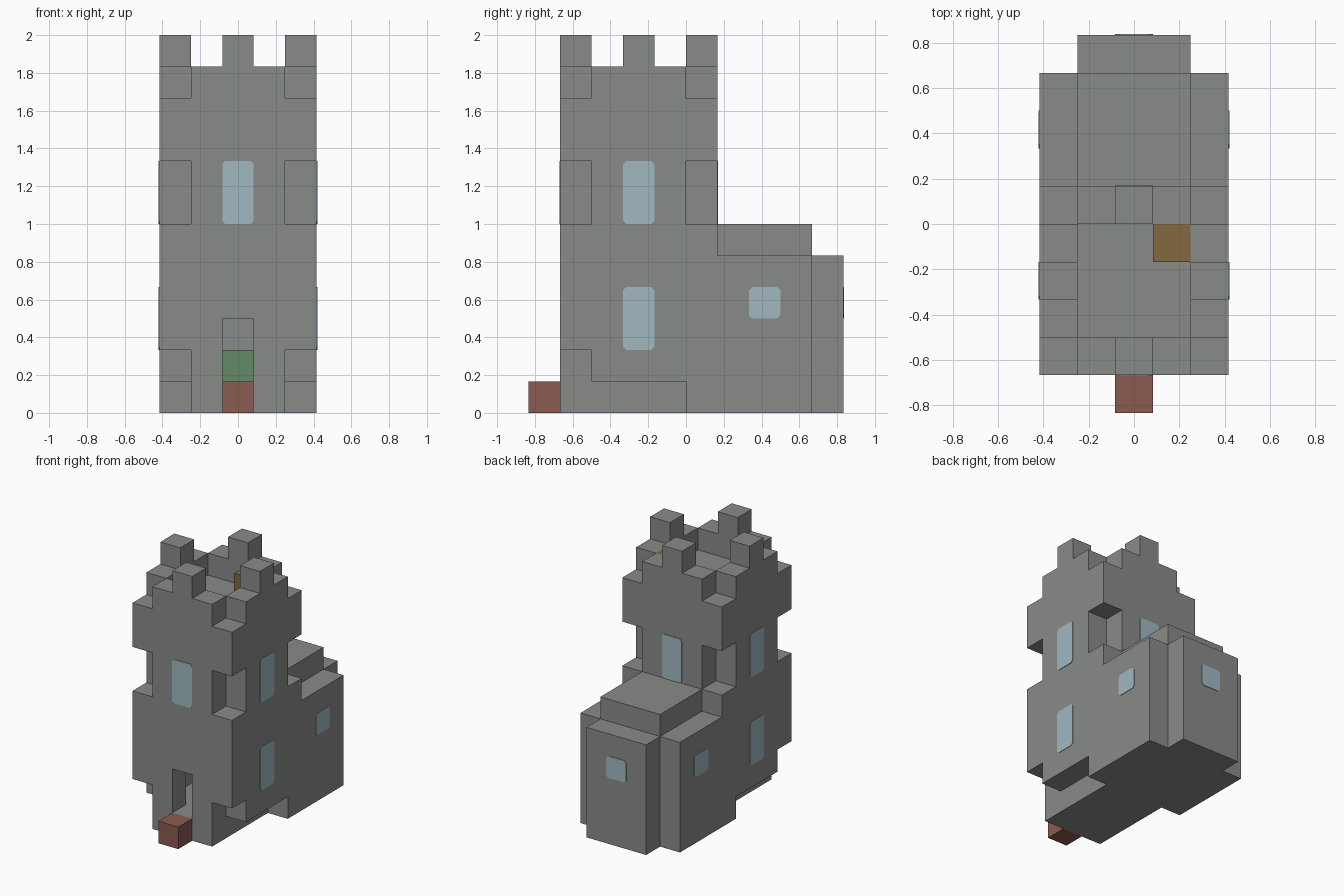
import bpy
import bmesh
from itertools import product
from mathutils import Vector

U = 1 / 6                              # edge length of one building block
ORIGIN = Vector((-2.5, -5, 0))         # block grid corner

if "Cube" in bpy.data.objects:
    bpy.data.objects.remove(bpy.data.objects["Cube"])


def material(name, r, g, b):
    m = bpy.data.materials.new(name)
    m.use_nodes = True
    m.diffuse_color = (r, g, b, 1)
    m.node_tree.nodes["Principled BSDF"].inputs["Base Color"].default_value = (r, g, b, 1)
    return m


stone = material("stone grey", 0.25, 0.257, 0.25)
glass = material("pale blue glass", 0.35, 0.48, 0.53)
brick = material("brick red", 0.26, 0.105, 0.082)
green = material("green", 0.125, 0.26, 0.14)
wood = material("brown wood", 0.225, 0.138, 0.05)


def finish(name, bm, mat):
    mesh = bpy.data.meshes.new(name)
    bm.to_mesh(mesh)
    bm.free()
    mesh.materials.append(mat)
    ob = bpy.data.objects.new(name, mesh)
    bpy.context.collection.objects.link(ob)
    return ob


def cells(x, y, z):
    return set(product(range(*x), range(*y), range(*z)))


def blocks(name, solid, mat):
    """Skin a set of grid blocks, keeping only the exposed sides."""
    bm = bmesh.new()
    for c in solid:
        for axis, side in product(range(3), (0, 1)):
            n = list(c)
            n[axis] += 2 * side - 1
            if tuple(n) in solid:
                continue
            u, v = Vector((0, 0, 0)), Vector((0, 0, 0))
            u[(axis + 1) % 3] = v[(axis + 2) % 3] = 1
            p = Vector(c)
            p[axis] += side
            loop = [p, p + u, p + u + v, p + v]
            if not side:
                loop.reverse()
            bm.faces.new([bm.verts.new((q + ORIGIN) * U) for q in loop])
    bmesh.ops.remove_doubles(bm, verts=bm.verts, dist=U / 100)
    bmesh.ops.dissolve_limit(bm, angle_limit=0.01, verts=bm.verts, edges=bm.edges)
    return finish(name, bm, mat)


# Tower: solid shaft with notched corners, side undercuts and a sunken roof deck
tower = cells((0, 5), (1, 6), (0, 11))
for x, y in product((0, 4), (1, 5)):
    tower -= cells((x, x + 1), (y, y + 1), (6, 8))
    tower -= cells((x, x + 1), (y, y + 1), (10, 11))
for x in (0, 4):
    tower -= cells((x, x + 1), (1, 2), (0, 2))
    tower -= cells((x, x + 1), (2, 5), (0, 1))
tower -= cells((1, 4), (2, 5), (10, 11))
# Battlements in the middle of each side
tower |= {(2, 1, 11), (2, 5, 11), (0, 3, 11), (4, 3, 11)}

# Hall with raised roof and rear bay
hall = cells((0, 5), (6, 9), (0, 5))
hall |= cells((1, 4), (6, 9), (5, 6))
hall |= cells((1, 4), (9, 10), (0, 5))

# Doorway and the ground floor room
room = cells((1, 4), (2, 9), (1, 4)) | cells((2, 3), (1, 2), (1, 3))
blocks("castle_walls", (tower | hall) - room, stone)

blocks("door_step", {(2, 0, 0)}, brick)
blocks("room_seat", {(2, 8, 1)}, green)
blocks("roof_chest", {(3, 4, 10)}, wood)


def window(name, centre, normal, height):
    """Thin pane with clipped corners, lying on a wall facing normal."""
    n = Vector(normal)
    side = Vector((0, 0, 1)).cross(n)
    up = Vector((0, 0, 1))
    w, h, c = 0.5, height / 2, 0.1
    outline = [(w, c - h), (w, h - c), (w - c, h), (c - w, h),
               (-w, h - c), (-w, c - h), (c - w, -h), (w - c, -h)]
    bm = bmesh.new()
    pts = [(Vector(centre) + ORIGIN + side * a + up * b) * U for a, b in outline]
    front = bm.faces.new([bm.verts.new(p) for p in pts])
    ext = bmesh.ops.extrude_face_region(bm, geom=[front])
    moved = [g for g in ext["geom"] if isinstance(g, bmesh.types.BMVert)]
    bmesh.ops.translate(bm, verts=moved, vec=n * 0.004)
    bmesh.ops.recalc_face_normals(bm, faces=bm.faces)
    finish(name, bm, glass)


# Windows on both flanks
for label, x, nx in (("right", 0, -1), ("left", 5, 1)):
    window(label + "_upper_window", (x, 3.5, 7), (nx, 0, 0), 2)
    window(label + "_lower_window", (x, 3.5, 3), (nx, 0, 0), 2)
    window(label + "_hall_window", (x, 7.5, 3.5), (nx, 0, 0), 1)
# Windows on the front and back
window("front_window", (2.5, 1, 7), (0, -1, 0), 2)
window("back_tower_window", (2.5, 6, 7), (0, 1, 0), 2)
window("bay_window", (2.5, 10, 3.5), (0, 1, 0), 1)
